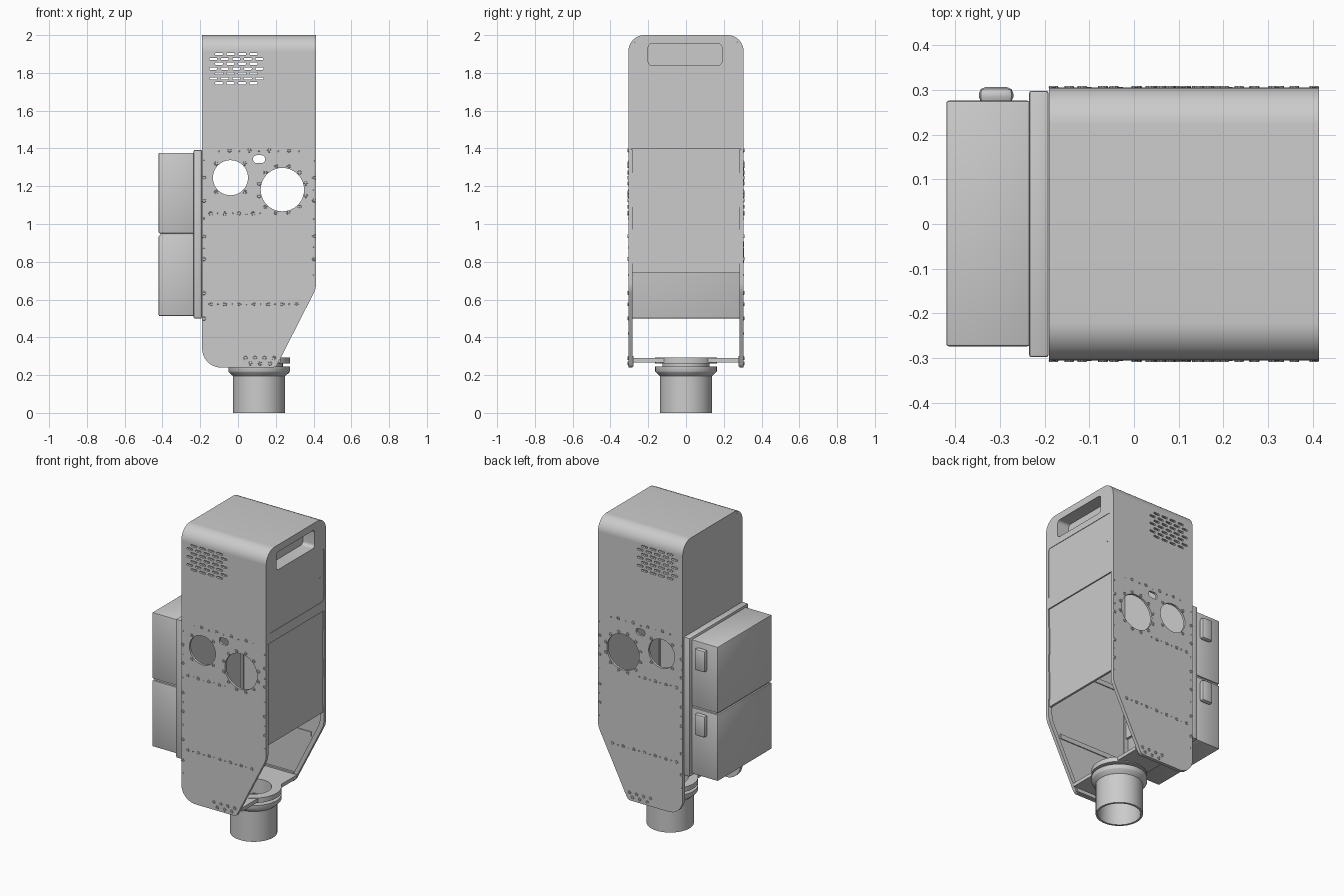
import bpy, bmesh
from math import cos, sin, pi
from mathutils import Vector, Matrix

old = bpy.data.objects.get("Cube")
if old:
    bpy.data.objects.remove(old, do_unlink=True)

metal = bpy.data.materials.new("painted grey metal")
metal.use_nodes = True
GREY = (0.6, 0.6, 0.6, 1)
metal.diffuse_color = GREY
metal.node_tree.nodes["Principled BSDF"].inputs["Base Color"].default_value = GREY


def finish(name, bm):
    """Smooth curved areas, keep corners sharp, and link the part."""
    bmesh.ops.recalc_face_normals(bm, faces=bm.faces[:])
    for f in bm.faces:
        f.smooth = True
    for e in bm.edges:
        e.smooth = len(e.link_faces) == 2 and e.calc_face_angle(pi) < 0.6
    mesh = bpy.data.meshes.new(name)
    bm.to_mesh(mesh)
    bm.free()
    mesh.materials.append(metal)
    bpy.context.collection.objects.link(bpy.data.objects.new(name, mesh))


def rounded(corners, steps=8):
    """Outline from (u, v, radius) corners."""
    out = []
    for i, (u, v, r) in enumerate(corners):
        p = Vector((u, v))
        if r == 0:
            out.append(p)
            continue
        a = (Vector(corners[i - 1][:2]) - p).normalized()
        b = (Vector(corners[(i + 1) % len(corners)][:2]) - p).normalized()
        half = a.angle(b) / 2
        centre = p + (a + b).normalized() * r / sin(half)
        reach = r / sin(half) * cos(half)
        start, end = p + a * reach - centre, p + b * reach - centre
        out += [centre + start.lerp(end, k / steps).normalized() * r for k in range(steps + 1)]
    return out


def rect(u0, u1, v0, v1, r=0):
    return rounded([(u0, v0, r), (u1, v0, r), (u1, v1, r), (u0, v1, r)], 5)


def circle(u, v, r, n=40):
    return [Vector((u + r * cos(2 * pi * k / n), v + r * sin(2 * pi * k / n))) for k in range(n)]


def prism(name, outlines, axis, a, b):
    """Sheet with holes: first outline is the edge, the rest are holes.
    Drawn in yz and extruded along x, or drawn in xz and extruded along y."""
    bm = bmesh.new()
    way = Vector((1, 0, 0)) if axis == "x" else Vector((0, 1, 0))
    for pts in outlines:
        vs = [bm.verts.new((a, p.x, p.y) if axis == "x" else (p.x, a, p.y)) for p in pts]
        for i, v in enumerate(vs):
            bm.edges.new((vs[i - 1], v))
    bmesh.ops.triangle_fill(bm, use_beauty=True, edges=bm.edges[:], normal=way)
    ext = bmesh.ops.extrude_face_region(bm, geom=bm.faces[:])["geom"]
    bmesh.ops.translate(bm, vec=way * (b - a), verts=[v for v in ext if isinstance(v, bmesh.types.BMVert)])
    finish(name, bm)


def box(name, x, y, z, r=0):
    bm = bmesh.new()
    centre = [(lo + hi) / 2 for lo, hi in (x, y, z)]
    size = [hi - lo for lo, hi in (x, y, z)]
    bmesh.ops.create_cube(bm, size=1, matrix=Matrix.Translation(centre) @ Matrix.Diagonal((*size, 1)))
    if r:
        bmesh.ops.bevel(bm, geom=bm.edges[:], offset=r, segments=2, profile=0.5, affect="EDGES")
    finish(name, bm)


def lathe(bm, profile, n, matrix):
    rings = [[bm.verts.new(matrix @ Vector((r * cos(2 * pi * k / n), r * sin(2 * pi * k / n), z)))
              for k in range(n)] for r, z in profile]
    for lo, hi in zip(rings, rings[1:]):
        for k in range(n):
            j = (k + 1) % n
            bm.faces.new((lo[k], lo[j], hi[j], hi[k]))
    return rings


def arch(w, bottom, top, r):
    return rounded([(-w, bottom, 0), (-w, top, r), (w, top, r), (w, bottom, 0)])


def side(d, top):
    """Tapered side outline, inset by d."""
    return rounded([(-0.19 + d, top, 0), (-0.19 + d, 0.24 + d, 0.1), (0.2 - d / 2, 0.24 + d, 0.03),
                    (0.414 - d, 0.66 + d / 4, 0.12), (0.414 - d, top, 0)])


# Round ports, cable slot and staggered vent slots in both plates
holes = [circle(-0.04, 1.245, 0.093), circle(0.235, 1.182, 0.115), rect(0.08, 0.143, 1.322, 1.364, 0.018)]
for row in range(7):
    count = 4 + row % 2
    for i in range(count):
        u, v = -0.009 + (i - (count - 1) / 2) * 0.061, 1.745 + row * 0.0258
        holes.append(rect(u - 0.021, u + 0.021, v - 0.006, v + 0.006, 0.005))

# Rounded top cover and end walls
SPRING = 1.915
cover = arch(0.305, SPRING, 2, 0.0849) + arch(0.29, SPRING, 1.985, 0.0699)[::-1]
prism("top_cover", [cover], "x", -0.19, 0.414)
prism("right_end_wall", [arch(0.29, 0.74, 1.985, 0.07)], "x", -0.19, -0.175)
grip = rect(-0.2, 0.19, 1.84, 1.955, 0.02)
prism("left_end_wall", [arch(0.29, 1.397, 1.985, 0.07), grip], "x", 0.399, 0.411)
access = rect(-0.282, 0.282, 1.46, 1.8, 0.015)
prism("left_end_skin", [arch(0.29, 1.397, 1.985, 0.07), grip, access], "x", 0.411, 0.414)
box("left_lower_panel", (0.392, 0.406), (-0.29, 0.29), (0.74, 1.397))

# Grip pocket and access panel lock
prism("grip_pocket", [rect(-0.206, 0.196, 1.834, 1.961, 0.026), grip], "x", 0.33, 0.4)
prism("grip_pocket_back", [rect(-0.206, 0.196, 1.834, 1.961, 0.026)], "x", 0.324, 0.33)
prism("panel_lock", [circle(0.25, 1.62, 0.005, 8)], "x", 0.41, 0.413)

# Side plates with rims, rails, hinge strips and bottom bracket, front and back
for s, tag in ((-1, "front"), (1, "back")):
    def span(a, b):
        return tuple(sorted((s * a, s * b)))
    prism(tag + "_plate", [side(0, SPRING)] + holes, "y", *span(0.29, 0.305))
    prism(tag + "_plate_rim", [side(0, 1.395), side(0.028, 1.37)], "y", *span(0.283, 0.29))
    box(tag + "_upper_rail", (-0.16, 0.14), span(0.284, 0.292), (1.04, 1.07))
    box(tag + "_lower_rail", (-0.16, 0.32), span(0.284, 0.292), (0.56, 0.59))
    for i, z in enumerate((0.79, 1.09)):
        box(tag + "_hinge_strip_" + str(i + 1), (0.4, 0.413), span(0.281, 0.288), (z, z + 0.18))
    box(tag + "_bracket_flange", (0.0, 0.2), span(0.277, 0.292), (0.245, 0.3))
    box(tag + "_bracket_arm", (0.0, 0.225), span(0.11, 0.28), (0.268, 0.291))

# Screws on both plates
big = [(-0.045 + 0.105 * i, 1.39) for i in range(4)]
big += [(-0.145 + 0.075 * i, 1.055) for i in range(4)]
big += [(-0.145 + 0.076 * i, 0.575) for i in range(7)]
big += [(-0.04 + sx * 0.076, 1.245 + sz * 0.076) for sx in (-1, 1) for sz in (-1, 1)]
big += [(0.235 + 0.128 * cos(a), 1.182 + 0.128 * sin(a)) for a in [pi / 12 + k * pi / 6 for k in range(12)]]
big += [(0.04 + 0.05 * i, 0.29) for i in range(4)] + [(0.065 + 0.052 * i, 0.262) for i in range(3)]
big += [(x, z) for x in (-0.18, 0.403) for z in (1.245, 1.125, 0.935, 0.815)]
big += [(-0.18, 0.635), (-0.18, 0.5)]
small = [(-0.1 + 0.105 * i, 1.385) for i in range(5)] + [(-0.105 + 0.075 * i, 1.055) for i in range(4)]
small += [(-0.107 + 0.076 * i, 0.575) for i in range(6)]
small += [(x, z) for x in (-0.18, 0.403) for z in (1.335, 1.18, 1.03, 0.875, 0.73)] + [(-0.18, 0.42)]
bm = bmesh.new()
for s in (-1, 1):
    turn = Matrix.Rotation(-s * pi / 2, 4, "X")
    for spots, k in ((big, 1), (small, 0.5)):
        for x, z in spots:
            mat = Matrix.Translation((x, s * 0.3045, z)) @ turn @ Matrix.Diagonal((k, k, k, 1))
            rings = lathe(bm, [(0.011, 0), (0.01, 0.004), (0.006, 0.004), (0.005, 0.001)], 10, mat)
            bm.faces.new(rings[-1])
finish("plate_screws", bm)

# Pipe with flared lip, neck and mounting collar
bm = bmesh.new()
lathe(bm, [(0.125, 0), (0.138, 0), (0.138, 0.195), (0.16, 0.215), (0.163, 0.22), (0.163, 0.245),
           (0.125, 0.245), (0.125, 0.262), (0.163, 0.262), (0.163, 0.293), (0.105, 0.293),
           (0.105, 0.2), (0.125, 0.19), (0.125, 0)], 48, Matrix.Translation((0.112, 0, 0)))
bmesh.ops.remove_doubles(bm, verts=bm.verts[:], dist=0.0001)
finish("outlet_pipe", bm)

# Mounting plate and two side cases with latches
box("case_mount", (-0.235, -0.191), (-0.298, 0.298), (0.5, 1.392), 0.006)
for tag, z0, latch in (("lower", 0.513, 0.78), ("upper", 0.95, 1.2)):
    box(tag + "_case", (-0.42, -0.233), (-0.274, 0.276), (z0, z0 + 0.427), 0.006)
    box(tag + "_latch", (-0.347, -0.27), (0.27, 0.306), (latch, latch + 0.14), 0.014)
box("case_seam", (-0.41, -0.235), (-0.265, 0.267), (0.93, 0.96))
